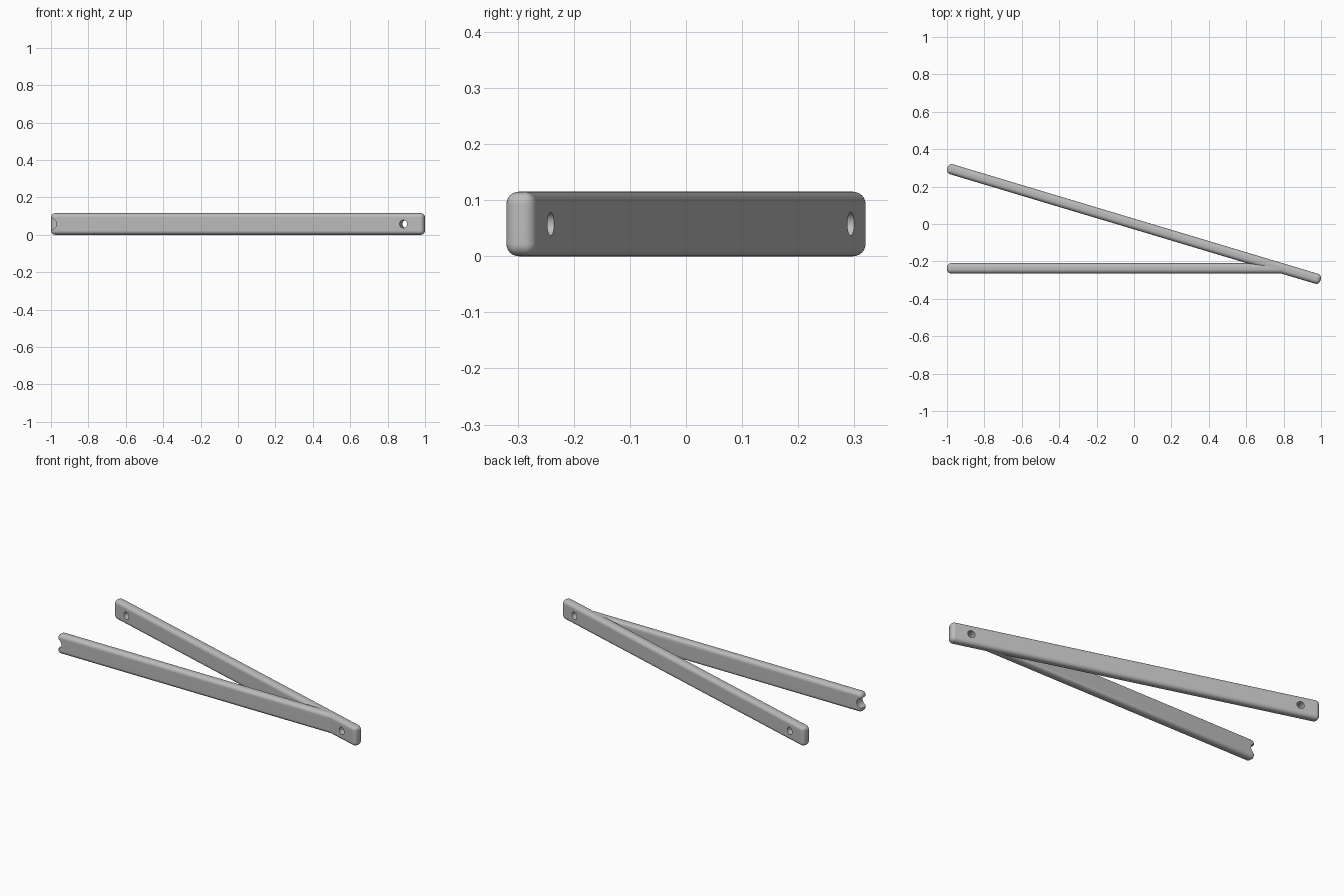
import bpy, bmesh, math
from mathutils import Matrix, Vector

cube = bpy.data.objects.get("Cube")
if cube:
    bpy.data.objects.remove(cube, do_unlink=True)

THICK, HEIGHT, ROUND = 0.055, 0.115, 0.022
HALF = 1.0415                      # half length of the slanted bar
ANGLE = math.radians(-16.69)
FRONT_Y = -0.237
MID_Z = HEIGHT / 2

grey = bpy.data.materials.new("light grey")
grey.use_nodes = True
colour = (0.5, 0.5, 0.5, 1)
grey.diffuse_color = colour
grey.node_tree.nodes["Principled BSDF"].inputs["Base Color"].default_value = colour


def make_object(name, bm, matrix):
    mesh = bpy.data.meshes.new(name)
    bmesh.ops.recalc_face_normals(bm, faces=bm.faces)
    bm.to_mesh(mesh)
    bm.free()
    mesh.materials.append(grey)
    ob = bpy.data.objects.new(name, mesh)
    ob.matrix_world = matrix
    bpy.context.collection.objects.link(ob)
    return ob


def rounded_bar(length):
    bm = bmesh.new()
    bmesh.ops.create_cube(bm, size=1, matrix=Matrix.Diagonal((length, THICK, HEIGHT, 1)))
    bmesh.ops.bevel(bm, geom=bm.edges[:], offset=ROUND, segments=6,
                    profile=0.5, affect='EDGES')
    return bm


def drill(ob, radius, location, angle=0):
    # Cylinder along the bar's thickness, cut away and then removed
    bm = bmesh.new()
    bmesh.ops.create_cone(bm, cap_ends=True, segments=32, radius1=radius,
                          radius2=radius, depth=0.2)
    matrix = (Matrix.Translation(location) @ Matrix.Rotation(angle, 4, 'Z')
              @ Matrix.Rotation(math.pi / 2, 4, 'X'))
    cutter = make_object("hole_cutter", bm, matrix)
    cutter.hide_render = True
    mod = ob.modifiers.new("hole", 'BOOLEAN')
    mod.operation, mod.solver, mod.object = 'DIFFERENCE', 'EXACT', cutter
    bpy.context.view_layer.objects.active = ob
    bpy.ops.object.modifier_apply(modifier=mod.name)
    bpy.data.objects.remove(cutter, do_unlink=True)


# Slanted bar with a pin hole near each end
slant = Matrix.Translation((0, 0, MID_Z)) @ Matrix.Rotation(ANGLE, 4, 'Z')
slanted_bar = make_object("slanted_bar", rounded_bar(2 * HALF), slant)
for side in (-1, 1):
    drill(slanted_bar, 0.021, slant @ Vector((side * 0.931, 0, 0)), ANGLE)

# Straight bar, trimmed where it runs into the slanted bar
bm = rounded_bar(2)
bmesh.ops.translate(bm, verts=bm.verts, vec=(0, FRONT_Y, MID_Z))
normal = Vector((-math.sin(ANGLE), math.cos(ANGLE), 0))
for point, direction in (((0, 0, 0), normal), ((0.83, 0, 0), Vector((1, 0, 0)))):
    cut = bmesh.ops.bisect_plane(bm, geom=bm.verts[:] + bm.edges[:] + bm.faces[:],
                                 plane_co=point, plane_no=direction, clear_outer=True)
    rim = [e for e in cut["geom_cut"] if isinstance(e, bmesh.types.BMEdge)]
    bmesh.ops.holes_fill(bm, edges=rim)
straight_bar = make_object("straight_bar", bm, Matrix())

# Round notch in the free end
drill(straight_bar, 0.03, Vector((-1, FRONT_Y, MID_Z)))

# Smooth rounded edges, crisp hole rims
for ob in (slanted_bar, straight_bar):
    bpy.ops.object.select_all(action='DESELECT')
    ob.select_set(True)
    bpy.context.view_layer.objects.active = ob
    bpy.ops.object.shade_smooth_by_angle(angle=math.radians(35))
    weighted = ob.modifiers.new("even_shading", 'WEIGHTED_NORMAL')
    weighted.keep_sharp = True
